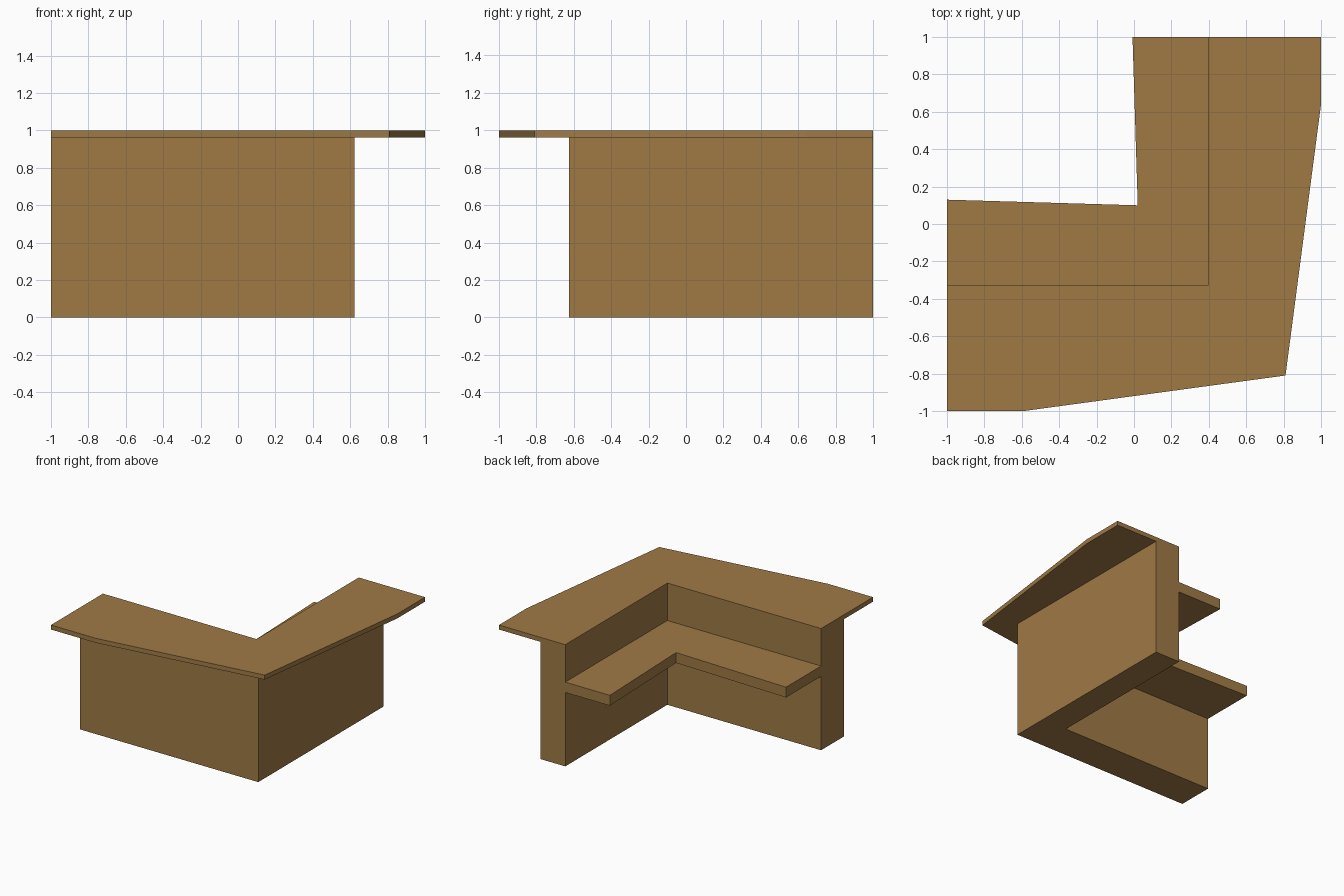
import bpy, bmesh

if "Cube" in bpy.data.objects:
    bpy.data.objects.remove(bpy.data.objects["Cube"])

wood = bpy.data.materials.new("brown_wood")
wood.diffuse_color = (0.35, 0.195, 0.06, 1)
wood.use_nodes = True
wood.node_tree.nodes["Principled BSDF"].inputs["Base Color"].default_value = wood.diffuse_color

# inner face of the L-shaped wall
IX, IY = 0.397, -0.325


def prism(name, outline, z0, z1):
    """Extrude a flat outline from z0 up to z1."""
    bm = bmesh.new()
    base = bm.faces.new([bm.verts.new((x, y, z0)) for x, y in outline])
    ext = bmesh.ops.extrude_face_region(bm, geom=[base], use_keep_orig=True)
    for v in ext["geom"]:
        if isinstance(v, bmesh.types.BMVert):
            v.co.z = z1
    bmesh.ops.recalc_face_normals(bm, faces=bm.faces)
    mesh = bpy.data.meshes.new(name)
    bm.to_mesh(mesh)
    bm.free()
    mesh.materials.append(wood)
    obj = bpy.data.objects.new(name, mesh)
    bpy.context.collection.objects.link(obj)
    return obj


inner = [(IX, 1), (IX, IY), (-1, IY)]

# upright L-shaped front wall
prism("counter_wall", [(-1, -0.625), (0.622, -0.625), (0.622, 1)] + inner, 0, 0.963)

# overhanging counter top with angled outer edges
prism("counter_top", [(-1, -1), (-0.59, -1), (0.81, -0.81), (1, 0.64), (1, 1)] + inner, 0.963, 1)

# lower work surface on the inside
prism("work_surface", [(-1, 0.13), (0.02, 0.10), (-0.008, 1)] + inner, 0.607, 0.692)
